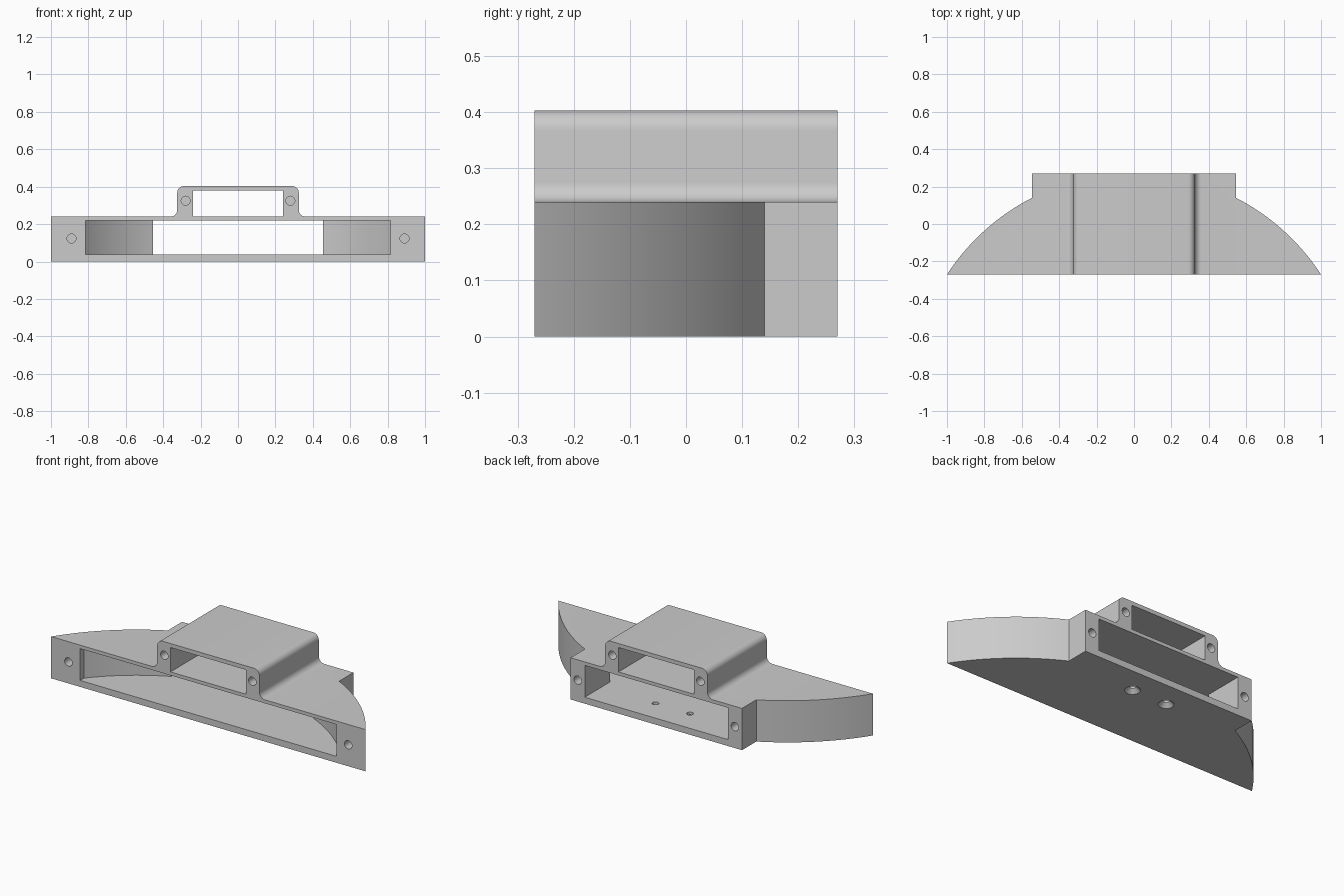
import bpy, bmesh
from math import sin, cos, pi, atan2, hypot
from mathutils import Matrix, Vector

cube = bpy.data.objects.get("Cube")
if cube:
    bpy.data.objects.remove(cube, do_unlink=True)

grey = bpy.data.materials.new("plain grey")
grey.use_nodes = True
colour = (0.6, 0.6, 0.6, 1)
grey.diffuse_color = colour
grey.node_tree.nodes["Principled BSDF"].inputs["Base Color"].default_value = colour

HALF = 0.27      # half depth
TOP = 0.24       # top of the wide base
CY = -0.922      # centre of the curved flanks


def arc(cx, cy, r, a0, a1, n):
    return [(cx + r * cos(a0 + (a1 - a0) * i / n),
             cy + r * sin(a0 + (a1 - a0) * i / n)) for i in range(n + 1)]


def flank(start, end, n=24):
    """Arc about the flank centre between two points."""
    r = hypot(start[0], start[1] - CY)
    return arc(0, CY, r, atan2(start[1] - CY, start[0]), atan2(end[1] - CY, end[0]), n)


def mirrored(right):
    return right + [(-x, y) for x, y in reversed(right)]


def add_object(name, bm):
    bmesh.ops.recalc_face_normals(bm, faces=bm.faces)
    mesh = bpy.data.meshes.new(name)
    bm.to_mesh(mesh)
    bm.free()
    mesh.materials.append(grey)
    ob = bpy.data.objects.new(name, mesh)
    bpy.context.collection.objects.link(ob)
    return ob


def prism(name, outline, lo, hi, upright=False):
    """Extrude an outline along z, or along y when upright."""
    place = (lambda p, d: (p[0], d, p[1])) if upright else (lambda p, d: (p[0], p[1], d))
    bm = bmesh.new()
    face = bm.faces.new([bm.verts.new(place(p, lo)) for p in outline])
    new = bmesh.ops.extrude_face_region(bm, geom=[face])["geom"]
    shift = Vector(place((0, 0), hi - lo))
    bmesh.ops.translate(bm, verts=[v for v in new if isinstance(v, bmesh.types.BMVert)], vec=shift)
    return add_object(name, bm)


def pin(name, loc, r1, r2, depth, along_y=False):
    bm = bmesh.new()
    turn = Matrix.Rotation(pi / 2, 4, "X") if along_y else Matrix()
    bmesh.ops.create_cone(bm, cap_ends=True, segments=24, radius1=r1, radius2=r2,
                          depth=depth, matrix=Matrix.Translation(loc) @ turn)
    return add_object(name, bm)


def combine(target, tool, operation):
    bpy.context.view_layer.objects.active = target
    mod = target.modifiers.new(operation.lower(), "BOOLEAN")
    mod.operation, mod.solver, mod.object = operation, "EXACT", tool
    bpy.ops.object.modifier_apply(modifier=mod.name)
    bpy.data.objects.remove(tool, do_unlink=True)


# Wide base with curved flanks and a squared rear block
base = mirrored([(1, -HALF)] + flank((1, -HALF), (0.545, 0.14))[1:] + [(0.545, HALF)])
body = prism("housing_body", base, 0, TOP)

# Raised channel with rounded shoulders and filleted feet
R = 0.035
side = ([(0.325 + R, TOP - 0.02)]
        + arc(0.325 + R, TOP + R, R, -pi / 2, -pi, 8)
        + arc(0.325 - R, 0.403 - R, R, 0, pi / 2, 8))
combine(body, prism("raised_channel", mirrored(side), -HALF, HALF, True), "UNION")

# Main cavity: wide at the front, narrow at the back
inner = flank((0.815, -0.235), (0.455, 0.042))
cavity = mirrored([(0.815, -HALF - 0.1), (0.815, -0.235)] + inner[1:] + [(0.455, HALF + 0.1)])
combine(body, prism("cavity_cutter", cavity, 0.037, 0.22), "DIFFERENCE")

# Opening through the raised channel
slot = [(0.24, TOP), (0.24, 0.38), (-0.24, 0.38), (-0.24, TOP)]
combine(body, prism("slot_cutter", slot, -HALF - 0.1, HALF + 0.1, True), "DIFFERENCE")

for s in (-1, 1):
    # Blind screw holes in the front and back faces
    for x, y, z in ((0.89, -HALF, 0.123), (0.5, HALF, 0.123),
                    (0.28, -HALF, 0.325), (0.28, HALF, 0.325)):
        combine(body, pin("screw_cutter", (s * x, y, z), 0.024, 0.024, 0.2, True), "DIFFERENCE")
    # Countersunk holes in the floor
    combine(body, pin("floor_cutter", (s * 0.11, 0.12, 0.02), 0.018, 0.018, 0.1), "DIFFERENCE")
    combine(body, pin("sink_cutter", (s * 0.11, 0.12, 0.009), 0.047, 0.016, 0.03), "DIFFERENCE")

bpy.ops.object.select_all(action="DESELECT")
body.select_set(True)
bpy.context.view_layer.objects.active = body
bpy.ops.object.shade_smooth_by_angle(angle=pi / 7)
